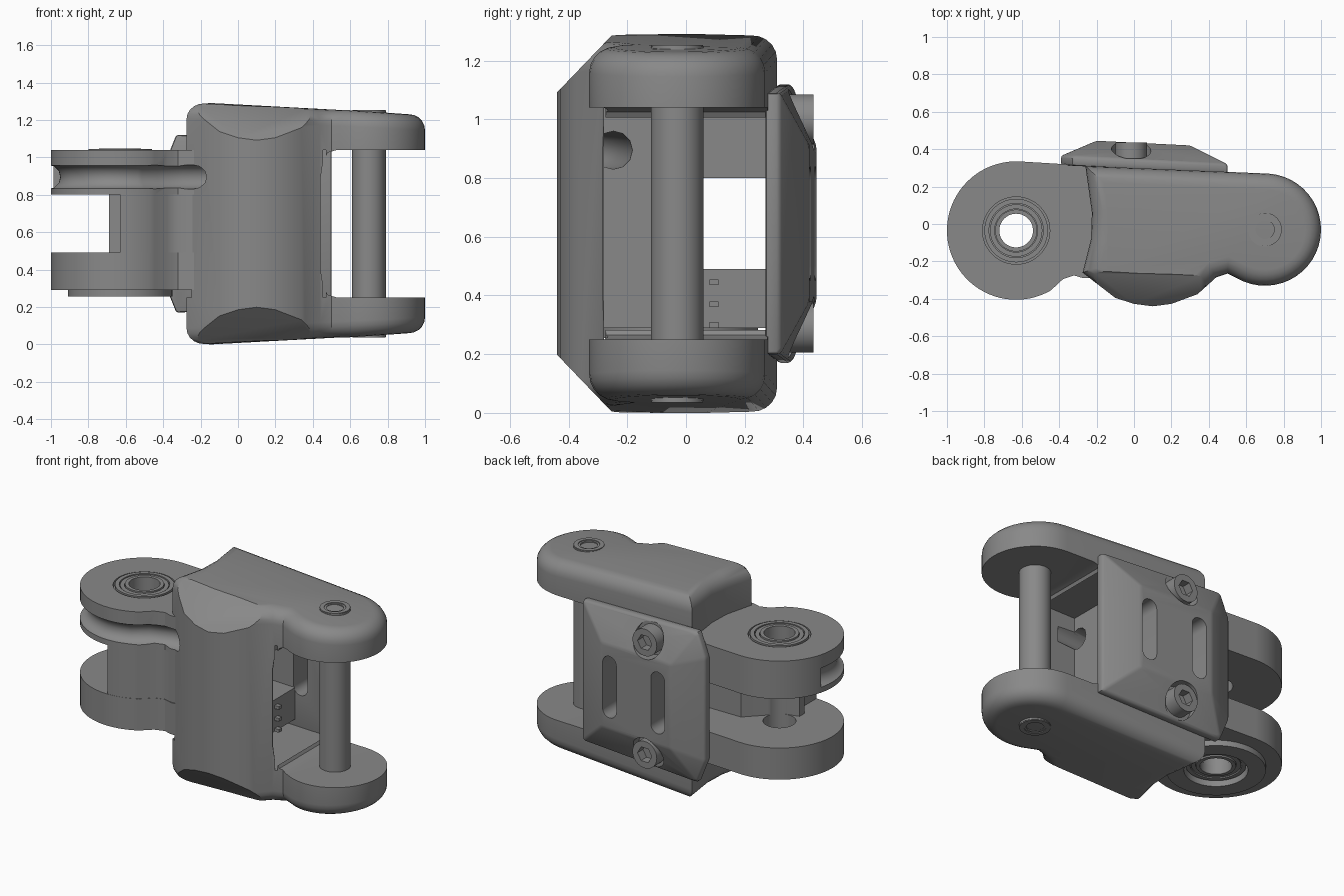
import bpy, bmesh
from math import sin, cos, pi, radians
from mathutils import Vector, Matrix

old = bpy.data.objects.get("Cube")
if old:
    bpy.data.objects.remove(old, do_unlink=True)

grey = bpy.data.materials.new("machined grey")
grey.use_nodes = True
grey.diffuse_color = (0.25, 0.25, 0.25, 1)
grey.node_tree.nodes["Principled BSDF"].inputs["Base Color"].default_value = (0.25, 0.25, 0.25, 1)

MID = 0.645                  # height of the mirror plane
KNUCKLE = (-0.63, -0.035)    # axis of the eye end
PIN = (0.70, -0.03)          # axis of the fork end


def arc(centre, r, a0, a1, n):
    return [(centre[0] + r * cos(radians(a0 + (a1 - a0) * i / n)),
             centre[1] + r * sin(radians(a0 + (a1 - a0) * i / n))) for i in range(n + 1)]


def finish(name, bm):
    bmesh.ops.recalc_face_normals(bm, faces=bm.faces)
    mesh = bpy.data.meshes.new(name)
    bm.to_mesh(mesh)
    bm.free()
    mesh.materials.append(grey)
    ob = bpy.data.objects.new(name, mesh)
    bpy.context.collection.objects.link(ob)
    return ob


def prism_mesh(pts, lo, hi, axis="z"):
    place = {"z": lambda a, b, c: (a, b, c),
             "y": lambda a, b, c: (a, c, b),
             "x": lambda a, b, c: (c, a, b)}[axis]
    bm = bmesh.new()
    face = bm.faces.new([bm.verts.new(place(a, b, lo)) for a, b in pts])
    ext = bmesh.ops.extrude_face_region(bm, geom=[face])
    shift = Vector(place(0, 0, hi - lo))
    bmesh.ops.translate(bm, vec=shift, verts=[v for v in ext["geom"] if isinstance(v, bmesh.types.BMVert)])
    return bm


def prism(name, pts, lo, hi, axis="z"):
    return finish(name, prism_mesh(pts, lo, hi, axis))


def disc(name, centre, r, lo, hi, axis="z", n=48):
    return prism(name, arc(centre, r, 0, 360 - 360 / n, n - 1), lo, hi, axis)


def ring(name, centre, r_out, r_in, lo, hi, axis="z", n=48):
    ob = disc(name, centre, r_out, lo, hi, axis)
    return combine(ob, disc("bore", centre, r_in, lo - 0.1, hi + 0.1, axis, n))


def activate(ob):
    bpy.ops.object.select_all(action="DESELECT")
    ob.select_set(True)
    bpy.context.view_layer.objects.active = ob


def combine(ob, tool, operation="DIFFERENCE", keep=False):
    mod = ob.modifiers.new("boolean", "BOOLEAN")
    mod.operation = operation
    mod.solver = "EXACT"
    mod.object = tool
    activate(ob)
    bpy.ops.object.modifier_apply(modifier=mod.name)
    if not keep:
        bpy.data.objects.remove(tool, do_unlink=True)
    return ob


def flip(pts):
    return [(a, 2 * MID - b) for a, b in pts]


# Cable channel cutter: round the eye, then straight into the housing
path = arc(KNUCKLE, 0.385, 165, 292, 24) + [(-0.40, -0.33), (-0.28, -0.29), (0.0, -0.26), (0.32, -0.24)]
curve = bpy.data.curves.new("cable_path", "CURVE")
curve.dimensions = "3D"
curve.bevel_depth = 0.065
curve.bevel_resolution = 4
curve.use_fill_caps = True
spline = curve.splines.new("POLY")
spline.points.add(len(path) - 1)
for p, (x, y) in zip(spline.points, path):
    p.co = (x, y, 0.895, 1)
cable = bpy.data.objects.new("cable_cutter", curve)
bpy.context.collection.objects.link(cable)
activate(cable)
bpy.ops.object.convert(target="MESH")
cable = bpy.context.object
cable.hide_render = True

# Housing: tapered shell with rounded rims
outline = [(-0.26, 0.31), (-0.225, 0.06), (-0.23, -0.08), (-0.275, -0.26),
           (-0.1, -0.395), (0.0, -0.427), (0.1, -0.44), (0.2, -0.427),
           (0.34, -0.375), (0.44, -0.285), (0.50, -0.265)] + arc(PIN, 0.30, 240, 447, 26)
bm = prism_mesh(outline, 0, 2 * MID)
for v in bm.verts:
    drop = max(0, v.co.x + 0.2) * 0.05
    v.co.z += drop if v.co.z < MID else -drop
rims = [e for e in bm.edges if (e.verts[0].co.z - MID) * (e.verts[1].co.z - MID) > 0]
bmesh.ops.bevel(bm, geom=rims, offset=0.085, segments=5, profile=0.5, affect="EDGES", clamp_overlap=False)
housing = finish("housing", bm)
chamfer = [(-0.47, 1.06), (-0.23, 1.31), (-0.6, 1.5)]
for shape in (chamfer, flip(chamfer)):
    combine(housing, prism("chamfer", shape, -0.5, 0.5, "x"))
upper = [(1.2, 1.04), (0.53, 1.04), (0.48, 1.025), (0.455, 0.98), (0.44, 0.88)]
combine(housing, prism("fork_gap", upper + flip(upper)[::-1], -0.6, 0.6, "y"))
combine(housing, prism("cavity", [(-0.6, -0.28), (0.47, -0.28), (0.47, 0.6), (-0.6, 0.6)], 0.25, 1.04))
combine(housing, cable, keep=True)

# Eye arm: two slabs joined by a web
arm = arc(KNUCKLE, 0.37, 87, 300, 44) + [(-0.38, -0.295), (-0.32, -0.275), (-0.27, -0.29), (0.2, -0.29), (0.2, 0.285)]
upper_eye = prism("upper_eye", arm, 0.80, 1.04)
lower_eye = prism("lower_eye", arm, 0.29, 0.49)
web = prism("web", arc(KNUCKLE, 0.368, 270, 300, 8) + [(-0.38, -0.293), (-0.32, -0.273), (-0.27, -0.285), (0.2, -0.285),
            (0.2, 0.05), (-0.42, 0.05), (-0.53, -0.06), (-0.61, -0.13), (-0.69, -0.15), (-0.69, -0.2), (-0.63, -0.22)],
            0.48, 0.81)
combine(upper_eye, cable)
for ob in (upper_eye, lower_eye, web):
    combine(ob, disc("bore", KNUCKLE, 0.095, 0, 1.3))
boss = ring("lower_eye_boss", KNUCKLE, 0.28, 0.18, 0.255, 0.30)

# Bearings: recessed seats with nested rings
for part, ob, face, sign in (("upper", upper_eye, 1.04, 1), ("lower", lower_eye, 0.29, -1)):
    a, b = sorted((face + 0.05 * sign, face - 0.03 * sign))
    combine(ob, disc("seat", KNUCKLE, 0.18, a, b))
    for i, (r_out, r_in, lift) in enumerate(((0.17, 0.145, 0.004), (0.14, 0.115, 0.0), (0.112, 0.09, 0.008))):
        lo, hi = sorted((face - 0.05 * sign, face + lift * sign))
        ring(f"{part}_bearing_ring_{i + 1}", KNUCKLE, r_out, r_in, lo, hi)

# Hinge pin with socketed ends
pin = disc("hinge_pin", PIN, 0.09, 0.04, 1.25)
for lo, hi in ((1.19, 1.4), (-0.1, 0.10)):
    combine(pin, disc("socket", PIN, 0.05, lo, hi))
for lo, hi, part in ((1.2, 1.254, "upper"), (0.036, 0.09, "lower")):
    ring(f"{part}_pin_collar", PIN, 0.088, 0.062, lo, hi)

# Back cover: faceted plate with two slots and two screw pockets
bm = bmesh.new()
half = [(0.5, 1.09), (-0.33, 1.12), (-0.39, 0.97)]
for x, z in half + flip(half):
    back = 0.295 - 0.05 * x
    for y in (back, back + 0.05):
        bm.verts.new((x, y, z))
for x, y in ((0.3, 0.42), (-0.2, 0.445)):
    for z in (0.38, 0.91):
        bm.verts.new((x, y, z))
bmesh.ops.convex_hull(bm, input=bm.verts)
bmesh.ops.dissolve_limit(bm, angle_limit=radians(2), verts=bm.verts, edges=bm.edges)
bmesh.ops.bevel(bm, geom=bm.edges[:], offset=0.012, segments=2, profile=0.5, affect="EDGES")
cover = finish("back_cover", bm)
for x in (0.24, -0.11):
    slot = arc((x, 0.79), 0.05, 0, 180, 10) + arc((x, 0.50), 0.05, 180, 360, 10)
    combine(cover, prism("slot", slot, 0.1, 0.6, "y"))
for z, part in ((1.0, "upper"), (0.29, "lower")):
    spot = (-0.015, z)
    combine(cover, disc("pocket", spot, 0.105, 0.35, 0.6, "y"))
    screw = disc(f"{part}_cover_screw", spot, 0.085, 0.30, 0.435, "y")
    combine(screw, disc("hex_socket", spot, 0.05, 0.38, 0.6, "y", 6))

# Small guide blocks inside the lower arm
for i, z in enumerate((0.30, 0.37, 0.445)):
    prism(f"guide_block_{i + 1}", [(0.19, 0.08), (0.23, 0.08), (0.23, 0.11), (0.19, 0.11)], z - 0.01, z + 0.01)

for ob in bpy.context.scene.objects:
    if ob.type == "MESH" and grey.name in ob.data.materials:
        activate(ob)
        bpy.ops.object.shade_smooth_by_angle(angle=radians(32))
